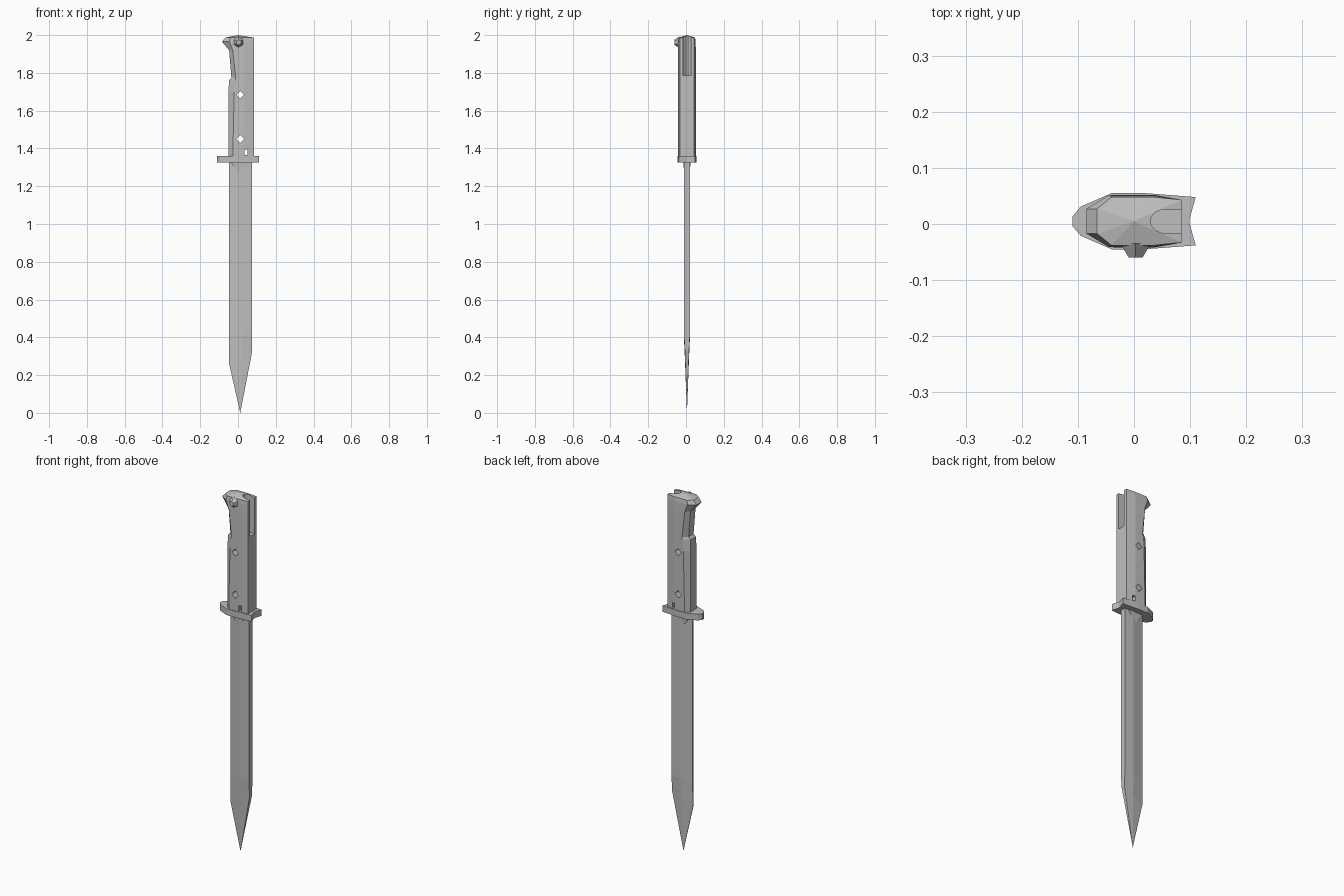
import bpy, bmesh, math
from mathutils import Matrix

if "Cube" in bpy.data.objects:
    bpy.data.objects.remove(bpy.data.objects["Cube"], do_unlink=True)

CY = 0.005  # middle plane of the knife

steel = bpy.data.materials.new("grey_steel")
steel.use_nodes = True
GREY = (0.52, 0.52, 0.52, 1)
steel.diffuse_color = GREY
steel.node_tree.nodes["Principled BSDF"].inputs["Base Color"].default_value = GREY


def finish(name, bm):
    bmesh.ops.recalc_face_normals(bm, faces=bm.faces)
    mesh = bpy.data.meshes.new(name)
    bm.to_mesh(mesh)
    bm.free()
    mesh.materials.append(steel)
    obj = bpy.data.objects.new(name, mesh)
    bpy.context.collection.objects.link(obj)
    return obj


def loft(name, rings, top=None, bottom=None):
    """Skin equal-length rings; close each end with a point or a flat cap."""
    bm = bmesh.new()
    loops = [[bm.verts.new(p) for p in ring] for ring in rings]
    n = len(loops[0])
    for a, b in zip(loops, loops[1:]):
        for i in range(n):
            j = (i + 1) % n
            bm.faces.new((a[i], a[j], b[j], b[i]))
    for loop, apex in ((loops[0], bottom), (loops[-1], top)):
        if apex:
            v = bm.verts.new(apex)
            for i in range(n):
                bm.faces.new((loop[i], loop[(i + 1) % n], v))
        else:
            bm.faces.new(loop)
    return finish(name, bm)


def cut(target, cutter):
    mod = target.modifiers.new("cut", "BOOLEAN")
    mod.operation = "DIFFERENCE"
    mod.solver = "EXACT"
    mod.object = cutter
    bpy.context.view_layer.objects.active = target
    bpy.ops.object.modifier_apply(modifier=mod.name)
    bpy.data.objects.remove(cutter, do_unlink=True)


def mirrored(half):
    """Close a (x, half-width) outline across the middle plane."""
    return [(x, CY - w) for x, w in half] + [(x, CY + w) for x, w in reversed(half)]


# Blade: flat spine at +x, bevel towards the edge at -x
def blade_ring(z_spine, z_edge, k):
    half = [(0.075, 0.016), (0.02, 0.0165), (-0.047, 0.003)]
    pts = []
    for x, y in mirrored(half):
        t = (0.075 - x) / 0.122
        pts.append((x, CY + (y - CY) * k, z_spine + (z_edge - z_spine) * t))
    return pts


loft("blade", [blade_ring(0.325, 0.26, 0.68), blade_ring(0.42, 0.40, 1.0),
               blade_ring(1.335, 1.335, 1.0)], bottom=(0.012, CY, 0.0))

# Wedge where the blade enters the guard
loft("blade_collar", [[(x, y, 1.33) for x, y in mirrored([(0.06, 0.02), (-0.04, 0.016)])],
                      [(x, y, 1.27) for x, y in mirrored([(0.015, 0.014), (0.0, 0.013)])]])

# Crossguard: notched at +x, pointed at -x
guard_half = [(0.099, 0.004), (0.11, 0.043), (0.02, 0.05), (-0.04, 0.05),
              (-0.095, 0.026), (-0.11, 0.008)]
loft("crossguard", [[(x, y, z) for x, y in mirrored(guard_half)] for z in (1.325, 1.36)])


# Grip: waisted upper part flaring into a beaked pommel
def grip_ring(z, front, shoulder, front_w, w):
    half = [(0.085, 0.038), (0.035, w), (shoulder, w), (front, front_w)]
    return [(x, y, z) for x, y in mirrored(half)]


grip = loft("grip", [
    grip_ring(1.35, -0.05, -0.028, 0.026, 0.047),
    grip_ring(1.70, -0.05, -0.02, 0.026, 0.047),
    grip_ring(1.76, -0.048, -0.012, 0.024, 0.047),
    grip_ring(1.775, -0.035, -0.012, 0.022, 0.047),
    grip_ring(1.92, -0.047, -0.028, 0.022, 0.047),
    grip_ring(1.965, -0.085, -0.045, 0.022, 0.046),
    grip_ring(1.987, -0.066, -0.04, 0.022, 0.043)], top=(0.0, CY, 2.0))

# Mounting slot in the back of the pommel
slot_half = [(0.12, 0.021), (0.05, 0.021), (0.038, 0.016), (0.03, 0.006)]
cut(grip, loft("slot_cutter", [[(x, y, z) for x, y in mirrored(slot_half)]
                               for z in (1.785, 2.05)]))

# Diamond screw holes and the small drain hole through the grip
for cx, cz, rx, rz in ((0.012, 1.685, 0.02, 0.02), (0.012, 1.45, 0.02, 0.022)):
    diamond = [(cx - rx, cz), (cx, cz - rz), (cx + rx, cz), (cx, cz + rz)]
    cut(grip, loft("hole_cutter", [[(x, y, z) for x, z in diamond] for y in (-0.1, 0.1)]))
drain = [(0.034, 1.366), (0.05, 1.366), (0.05, 1.395), (0.034, 1.395)]
cut(grip, loft("drain_cutter", [[(x, y, z) for x, z in drain] for y in (-0.1, 0.1)]))

# Press button on the pommel side
bm = bmesh.new()
bmesh.ops.create_cone(bm, cap_ends=True, segments=6, radius1=0.032, radius2=0.014, depth=0.026,
                      matrix=Matrix.Translation((0.003, -0.047, 1.962))
                      @ Matrix.Rotation(math.pi / 2, 4, "X"))
finish("press_button", bm)
